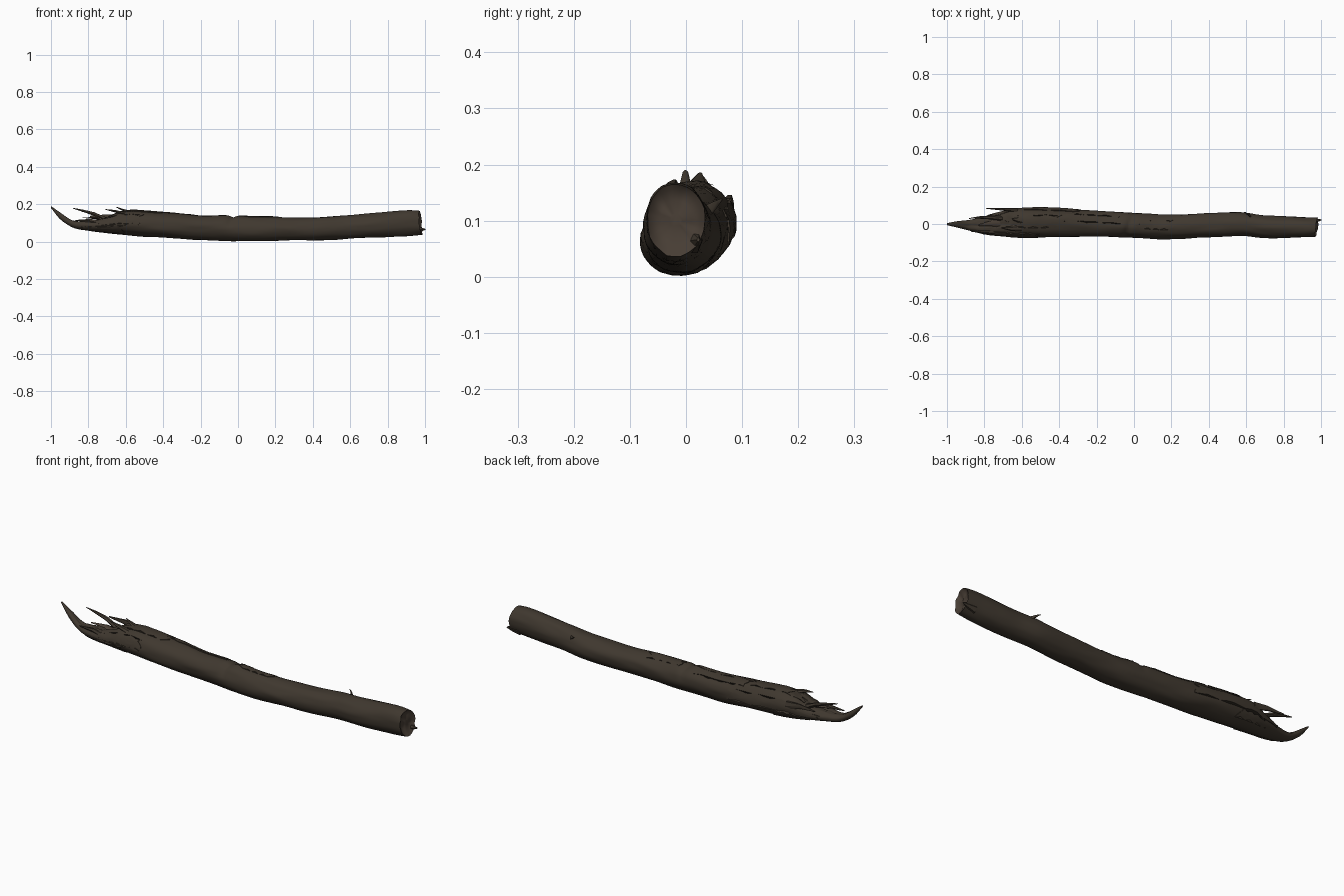
import bpy, bmesh, math, random
from mathutils import Vector, noise

if "Cube" in bpy.data.objects:
    bpy.data.objects.remove(bpy.data.objects["Cube"])

random.seed(4)


def material(name, col):
    m = bpy.data.materials.new(name)
    m.diffuse_color = (*col, 1)
    m.use_nodes = True
    m.node_tree.nodes["Principled BSDF"].inputs["Base Color"].default_value = m.diffuse_color
    return m


BARK = material("dark bark", (0.050, 0.039, 0.028))
WOOD = material("weathered wood", (0.062, 0.046, 0.034))

# Trunk outline: x, y min, y max, z min, z max
SECTIONS = [
    (-1.00, -0.006, 0.004, 0.180, 0.190), (-0.95, -0.018, 0.014, 0.118, 0.157),
    (-0.88, -0.035, 0.022, 0.073, 0.118), (-0.80, -0.054, 0.040, 0.058, 0.120),
    (-0.70, -0.064, 0.068, 0.045, 0.142), (-0.63, -0.070, 0.083, 0.037, 0.168),
    (-0.40, -0.072, 0.083, 0.021, 0.157), (-0.20, -0.066, 0.071, 0.009, 0.139),
    (0.00, -0.074, 0.058, 0.002, 0.138), (0.15, -0.081, 0.050, 0.003, 0.131),
    (0.40, -0.072, 0.058, 0.007, 0.130), (0.57, -0.064, 0.062, 0.013, 0.141),
    (0.70, -0.076, 0.046, 0.020, 0.150), (0.85, -0.074, 0.040, 0.028, 0.164),
    (0.93, -0.072, 0.036, 0.033, 0.168), (0.98, -0.069, 0.034, 0.037, 0.165)]


def outline(x):
    x = max(-1, min(0.98, x))
    i = max(k for k in range(len(SECTIONS) - 1) if SECTIONS[k][0] <= x)
    s = [SECTIONS[min(max(i + k, 0), len(SECTIONS) - 1)] for k in (-1, 0, 1, 2)]
    h = s[2][0] - s[1][0]
    t = (x - s[1][0]) / h
    out = []
    for c in range(1, 5):
        m0 = (s[2][c] - s[0][c]) / max(s[2][0] - s[0][0], 1e-6) * h
        m1 = (s[3][c] - s[1][c]) / max(s[3][0] - s[1][0], 1e-6) * h
        out.append((2*t**3 - 3*t*t + 1) * s[1][c] + (t**3 - 2*t*t + t) * m0
                   + (3*t*t - 2*t**3) * s[2][c] + (t**3 - t*t) * m1)
    return out


def surf(x, a, lift=0.0):
    """Point on the trunk at length x and angle a (0 = back, 90 degrees = top)."""
    y0, y1, z0, z1 = outline(x)
    c, s = math.cos(a), math.sin(a)
    up = max(0, s)
    r = 1 + 0.07 * noise.noise(Vector((x * 5, c * 1.2, s * 1.2)))
    r += 0.03 * noise.noise(Vector((x * 9, c * 4, s * 4)))
    # crack across the top, wandering along the log
    r -= 0.15 * up * math.exp(-((x + 0.025 - 0.02 * c) / 0.016) ** 2)
    # torn hollow where the left end is broken away
    tear = max(0, min(1, (-0.56 - x) / 0.16)) * max(0, min(1, (x + 0.98) / 0.1))
    r -= tear * up * (0.30 * (1 - abs(c)) + 0.35 * abs(noise.noise(Vector((x * 22, c * 3, 7)))))
    y = (y0 + y1) / 2 + ((y1 - y0) / 2 * r + lift) * c
    z = (z0 + z1) / 2 + ((z1 - z0) / 2 * r + lift) * s
    return Vector((x, y, max(z, 0)))


def finish(name, bm, mats=(BARK,), angle=35):
    bmesh.ops.recalc_face_normals(bm, faces=bm.faces)
    me = bpy.data.meshes.new(name)
    bm.to_mesh(me)
    bm.free()
    for m in mats:
        me.materials.append(m)
    ob = bpy.data.objects.new(name, me)
    bpy.context.collection.objects.link(ob)
    bpy.ops.object.select_all(action='DESELECT')
    ob.select_set(True)
    bpy.context.view_layer.objects.active = ob
    bpy.ops.object.shade_smooth_by_angle(angle=math.radians(angle))
    return ob


def bridge(bm, a, b, mat=0, closed=True):
    n = len(a)
    for j in range(n if closed else n - 1):
        k = (j + 1) % n
        bm.faces.new((a[j], a[k], b[k], b[j])).material_index = mat


# Trunk with a slanted, ragged right end and a dished end face
N, ROWS = 40, 170
bm = bmesh.new()
rings = []
for i in range(ROWS + 1):
    x = -1 + 1.975 * i / ROWS
    ring = []
    for j in range(N):
        a = math.tau * j / N
        p = surf(x, a)
        end = max(0, (x - 0.9) / 0.075)
        slant = 0.14 * (p.y + 0.018) - 0.09 * (p.z - 0.1)
        p.x += end * (slant + 0.007 * noise.noise(Vector((p.y * 40, p.z * 40, 2))))
        ring.append(bm.verts.new(p))
    rings.append(ring)
for a, b in zip(rings, rings[1:]):
    bridge(bm, a, b)
bm.faces.new(rings[0])
last = rings[-1]
mid = sum((v.co for v in last), Vector()) / N
for k, dx in ((0.85, -0.008), (0.55, -0.016), (0.2, -0.012)):
    new = []
    for v in rings[-1]:
        p = mid.lerp(v.co, k) if v in last else mid.lerp(last[rings[-1].index(v)].co, k)
        p.x += dx + 0.006 * noise.noise(p * 30)
        new.append(bm.verts.new(p))
    bridge(bm, rings[-1], new, 1)
    rings.append(new)
bm.faces.new(rings[-1]).material_index = 1
finish("log_trunk", bm, (BARK, WOOD), 50)


def bark_plate(name, x0, x1, a0, a1, lift=0.005, ragged=0.04, thick=0.008):
    """Loose sheet of bark following the trunk, with torn ends."""
    bm = bmesh.new()
    nx, na = 14, max(4, int((a1 - a0) / 8))
    rows = []
    for j in range(na + 1):
        a = math.radians(a0 + (a1 - a0) * j / na)
        s, e = x0 + random.uniform(0, ragged), x1 - random.uniform(0, ragged)
        row = [(s + (e - s) * i / nx, a + 0.06 * math.sin(i * 1.7 + j)) for i in range(nx + 1)]
        outer = [bm.verts.new(surf(x, b, lift)) for x, b in row]
        inner = [bm.verts.new(surf(x, b, lift - thick)) for x, b in row]
        rows.append(outer + inner[::-1])
    for a, b in zip(rows, rows[1:]):
        bridge(bm, a, b)
    bm.faces.new(rows[0])
    bm.faces.new(rows[-1])
    finish(name, bm)


# Torn bark sheets: name, x range, angle range
for n, x0, x1, a0, a1 in [
        ("bark_back_long", -0.79, -0.28, -12, 30), ("bark_top_left", -0.70, -0.38, 62, 108),
        ("bark_front_left", -0.78, -0.50, 140, 185), ("bark_top_middle", -0.40, -0.05, 50, 85),
        ("bark_front_low", -0.84, -0.60, 195, 240), ("bark_top_centre", 0.00, 0.22, 60, 100),
        ("bark_back_low", -0.74, -0.52, -50, -20)]:
    bark_plate(n, x0, x1, a0, a1, 0.003)


def splinter(name, pts, w, t, mat=BARK):
    """Tapering sliver along a path; w and t are its half width and half height."""
    bm = bmesh.new()
    prev = None
    for i, p in enumerate(pts):
        k = 1 - 0.85 * i / (len(pts) - 1)
        ring = [bm.verts.new(Vector(p) + Vector((random.uniform(-.004, .004),
                w * k * math.cos(math.tau * j / 6), t * k * math.sin(math.tau * j / 6))))
                for j in range(6)]
        if prev:
            bridge(bm, prev, ring)
        else:
            bm.faces.new(ring)
        prev = ring
    bm.faces.new(prev)
    finish(name, bm, (mat,))


# Splinters standing out of the broken left end
splinter("splinter_tall", [(-.70, .03, .115), (-.77, .035, .148), (-.83, .035, .165), (-.88, .03, .178)], .014, .014)
splinter("splinter_back", [(-.62, .074, .12), (-.70, .078, .135), (-.79, .083, .135)], .012, .022)
splinter("splinter_top", [(-.54, .01, .145), (-.61, .02, .168), (-.65, .025, .184)], .026, .012)
splinter("splinter_top_front", [(-.58, -.02, .14), (-.66, -.025, .163), (-.71, -.02, .172)], .022, .012)
splinter("splinter_front", [(-.70, -.045, .09), (-.79, -.042, .112), (-.87, -.04, .113)], .014, .018)
splinter("splinter_inner", [(-.66, .0, .10), (-.75, .005, .125), (-.83, -.005, .128)], .03, .012, WOOD)
# Broken twig on the back and torn lip at the right end
splinter("twig_stub", [(.63, .035, .115), (.61, .052, .128), (.59, .064, .138)], .010, .012)
splinter("end_lip", [(.93, .012, .065), (.97, .018, .064), (1.0, .022, .066)], .018, .026)
